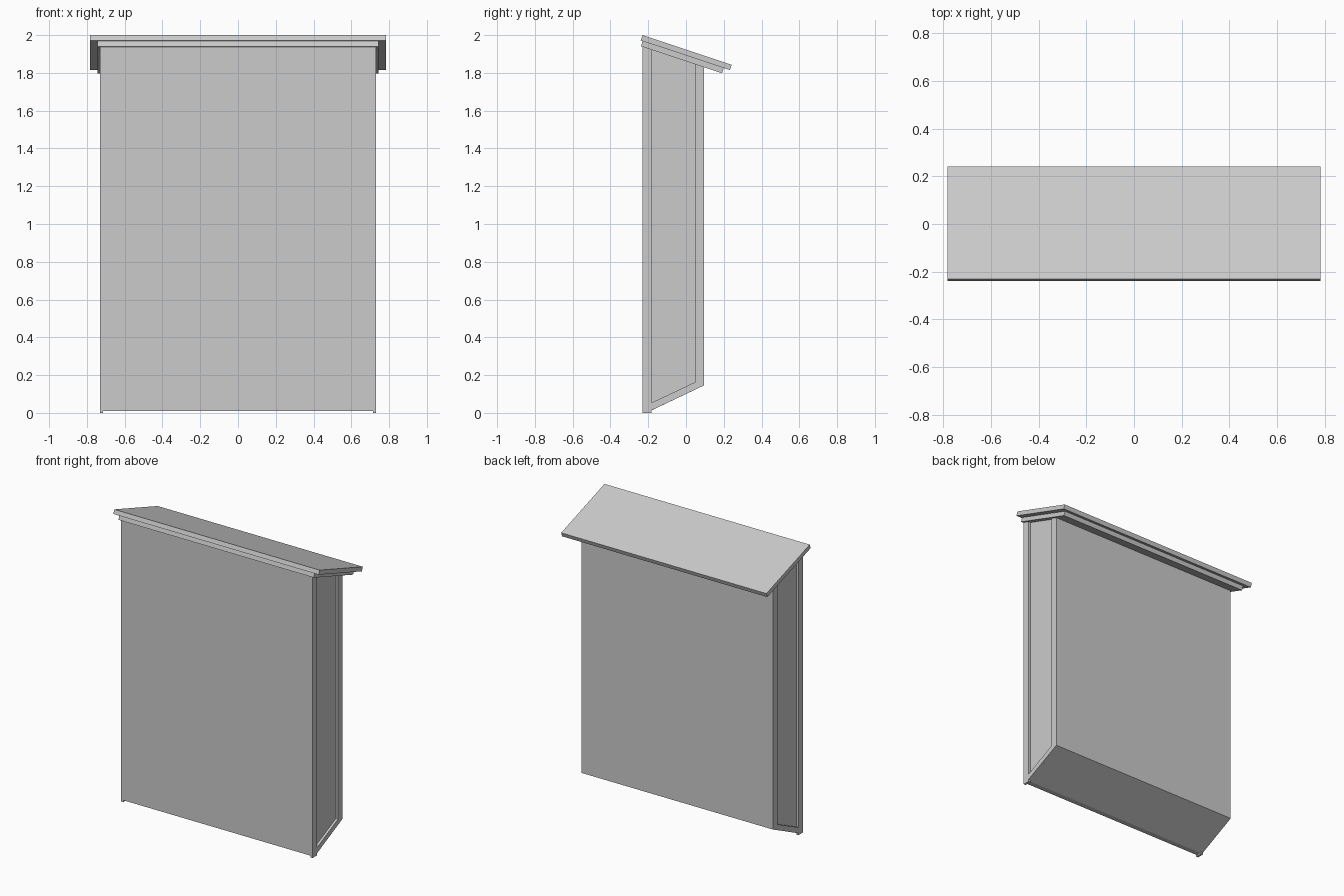
import bpy
import bmesh

cube = bpy.data.objects.get("Cube")
if cube:
    bpy.data.objects.remove(cube, do_unlink=True)

grey = bpy.data.materials.new("plain_grey")
grey.use_nodes = True
color = (0.6, 0.6, 0.6, 1)
grey.diffuse_color = color
grey.node_tree.nodes["Principled BSDF"].inputs["Base Color"].default_value = color


def prism(name, profile, x0, x1):
    """Extrude a side profile of (y, z) points from x0 to x1."""
    bm = bmesh.new()
    face = bm.faces.new([bm.verts.new((x0, y, z)) for y, z in profile])
    out = bmesh.ops.extrude_face_region(bm, geom=[face])
    verts = [v for v in out["geom"] if isinstance(v, bmesh.types.BMVert)]
    bmesh.ops.translate(bm, verts=verts, vec=(x1 - x0, 0, 0))
    bmesh.ops.recalc_face_normals(bm, faces=bm.faces)
    mesh = bpy.data.meshes.new(name)
    bm.to_mesh(mesh)
    bm.free()
    mesh.materials.append(grey)
    obj = bpy.data.objects.new(name, mesh)
    bpy.context.collection.objects.link(obj)
    return obj


FRONT, BACK, POST = -0.23, 0.095, 0.048
INNER, OUTER = 0.714, 0.73


def roof_z(y):
    return 1.943 - (y - FRONT) / 3


def base_z(y):
    return 0.145 + (y - BACK) * 0.473


# Cabinet body with sloping top and underside
body_front = FRONT + 0.004
prism("body", [(body_front, 0.01), (-0.19, 0.01), (BACK, base_z(BACK)),
               (BACK, roof_z(BACK)), (body_front, roof_z(body_front))],
      -INNER, INNER)

# Raised frame on each side: front post, back post and sloping bottom rail
front_in, back_in = FRONT + POST, BACK - POST
for side, s in (("left", 1), ("right", -1)):
    prism(side + "_front_post", [(FRONT, 0), (front_in, 0),
          (front_in, roof_z(front_in)), (FRONT, roof_z(FRONT))],
          s * INNER, s * OUTER)
    prism(side + "_back_post", [(back_in, base_z(back_in)), (BACK, base_z(BACK)),
          (BACK, roof_z(BACK)), (back_in, roof_z(back_in))],
          s * INNER, s * OUTER)
    prism(side + "_bottom_rail", [(front_in, base_z(front_in)), (back_in, base_z(back_in)),
          (back_in, base_z(back_in) + 0.04), (front_in, base_z(front_in) + 0.04)],
          s * INNER, s * OUTER)

# Two stacked sloping roof boards
prism("lower_roof_board", [(-0.23, 1.969), (0.2, 1.826), (0.19, 1.798), (-0.238, 1.941)],
      -0.745, 0.745)
prism("upper_roof_board", [(-0.23, 2.0), (0.242, 1.843), (0.232, 1.815), (-0.24, 1.972)],
      -0.783, 0.783)
